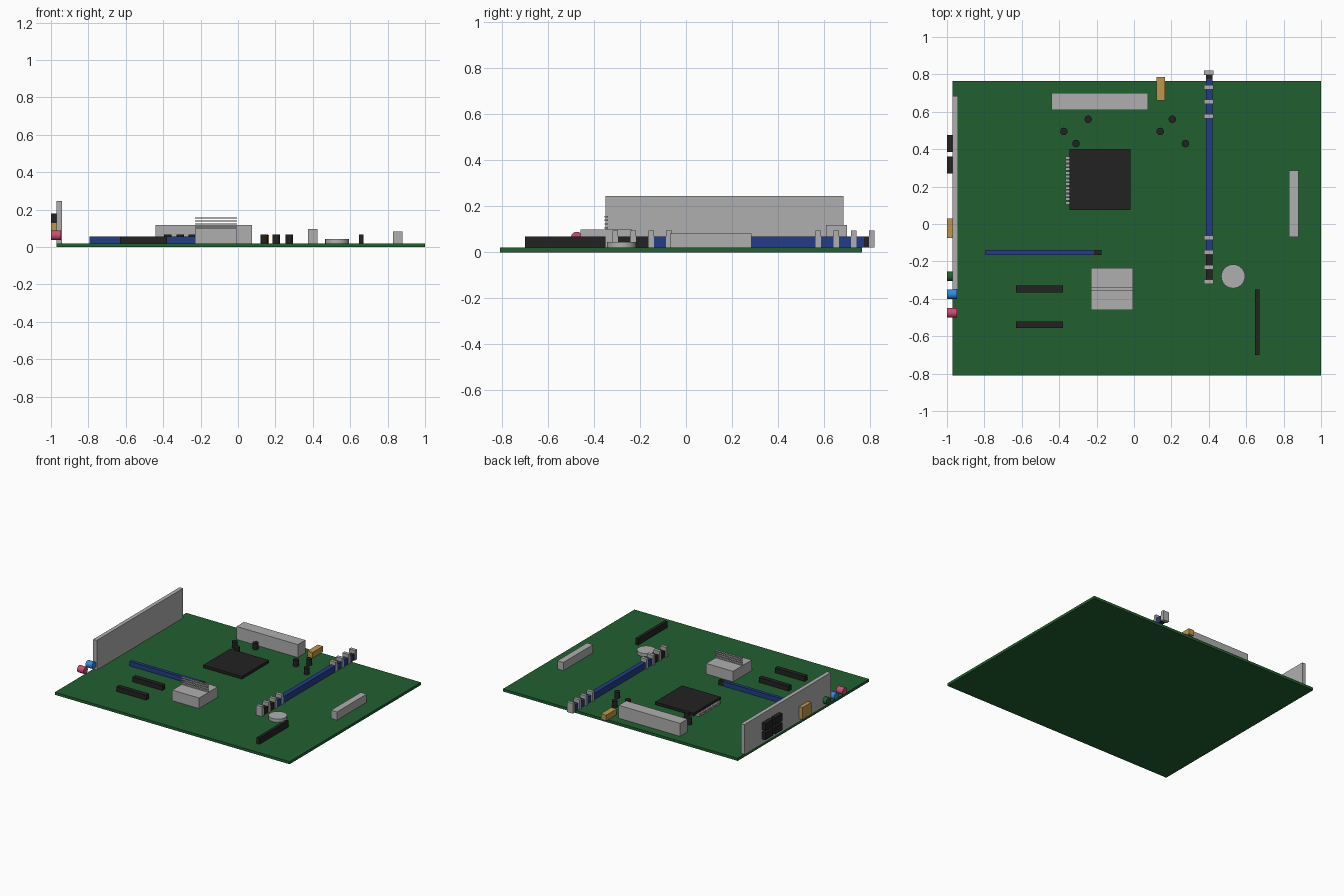
import bpy, bmesh, math
from mathutils import Matrix, Vector

if "Cube" in bpy.data.objects:
    bpy.data.objects.remove(bpy.data.objects["Cube"], do_unlink=True)


def material(name, r, g, b):
    m = bpy.data.materials.new(name)
    m.use_nodes = True
    m.diffuse_color = (r, g, b, 1)
    m.node_tree.nodes["Principled BSDF"].inputs["Base Color"].default_value = (r, g, b, 1)
    return m


GREEN = material("board green", .015, .115, .03)
GREY = material("metal grey", .43, .43, .43)
BLACK = material("plastic black", .016, .016, .016)
BLUE = material("slot blue", .016, .045, .25)
GOLD = material("connector gold", .52, .31, .07)
PINK = material("jack pink", .62, .07, .17)
SKY = material("jack blue", .03, .26, .75)

TOP = .02  # upper surface of the board


def finish(name, bm, mat):
    mesh = bpy.data.meshes.new(name)
    bm.to_mesh(mesh)
    bm.free()
    mesh.materials.append(mat)
    ob = bpy.data.objects.new(name, mesh)
    bpy.context.collection.objects.link(ob)
    return ob


def add_box(bm, x, y, z):
    lo, hi = Vector((x[0], y[0], z[0])), Vector((x[1], y[1], z[1]))
    size = Matrix.Diagonal((*(hi - lo), 1))
    bmesh.ops.create_cube(bm, size=1, matrix=Matrix.Translation((lo + hi) / 2) @ size)


def box(name, x, y, z, mat):
    bm = bmesh.new()
    add_box(bm, x, y, z)
    return finish(name, bm, mat)


def cylinder(name, centre, radius, depth, mat, sides=24, along_x=False):
    bm = bmesh.new()
    turn = Matrix.Rotation(math.pi / 2 if along_x else 0, 4, 'Y')
    bmesh.ops.create_cone(bm, cap_ends=True, segments=sides, radius1=radius, radius2=radius,
                          depth=depth, matrix=Matrix.Translation(centre) @ turn)
    for f in bm.faces:
        f.smooth = len(f.verts) == 4
    for e in bm.edges:
        e.smooth = all(f.smooth for f in e.link_faces)
    return finish(name, bm, mat)


# Board and rear connector shield
box("board", (-.97, 1), (-.81, .765), (0, TOP), GREEN)
box("rear_shield", (-.97, -.94), (-.35, .685), (TOP, .245), GREY)

# Processor on rows of contacts
box("processor", (-.345, -.02), (.075, .4), (.035, .055), BLACK)
bm = bmesh.new()
for i in range(13):
    y = .105 + i * .02
    add_box(bm, (-.365, -.04), (y, y + .016), (TOP, .038))
finish("processor_contacts", bm, GREY)

# Capacitors
for i, (x, y) in enumerate([(-.375, .495), (-.31, .43), (-.245, .56),
                            (.14, .495), (.205, .56), (.275, .43)]):
    cylinder(f"capacitor_{i + 1}", (x, y, .044), .02, .048, BLACK, 16)

# Power and drive connectors
box("main_power_connector", (-.44, .075), (.61, .7), (TOP, .118), GREY)
box("small_power_connector", (.12, .165), (.66, .785), (TOP, .063), GOLD)
box("drive_connector", (.83, .88), (-.07, .285), (TOP, .082), GREY)
box("header_strip", (.647, .67), (-.7, -.35), (TOP, .068), BLACK)

# Heatsink with a stack of thin fins
box("heatsink", (-.23, -.005), (-.46, -.235), (TOP, .1), GREY)
bm = bmesh.new()
for i in range(4):
    z = .104 + i * .016
    add_box(bm, (-.23, -.005), (-.355, -.34), (z, z + .006))
finish("heatsink_fins", bm, GREY)

# Coin battery
cylinder("battery", (.53, -.28, .032), .064, .024, GREY)

# Memory slots with end clips
box("memory_slot_front", (.385, .42), (-.31, -.15), (TOP, .068), BLACK)
box("memory_slot", (.385, .42), (-.15, .775), (TOP, .068), BLUE)
box("memory_slot_back", (.385, .42), (.775, .8), (TOP, .068), BLACK)
bm = bmesh.new()
for start in (-.32, .563):
    for i in range(4):
        y = start + i * .078
        add_box(bm, (.375, .425), (y, y + .024), (TOP, .095))
finish("memory_clips", bm, GREY)

# Expansion slots
box("long_expansion_slot", (-.795, -.215), (-.165, -.14), (TOP, .055), BLUE)
box("long_slot_end", (-.215, -.175), (-.165, -.14), (TOP, .055), BLACK)
for i, y in enumerate((-.365, -.557)):
    box(f"short_expansion_slot_{i + 1}", (-.63, -.38), (y, y + .035), (TOP, .057), BLACK)

# Rear ports and audio jacks
for i, y in enumerate((.27, .385)):
    for j, z in enumerate((.055, .125)):
        box(f"rear_port_{i + 1}_{j + 1}", (-1, -.965), (y, y + .09), (z, z + .055), BLACK)
box("network_port", (-1, -.965), (-.075, .03), (.04, .132), GOLD)
for name, y, mat in (("pink_jack", -.475, PINK), ("blue_jack", -.375, SKY),
                     ("green_jack", -.28, GREEN)):
    cylinder(name, (-.973, y, .063), .026, .054, mat, along_x=True)
